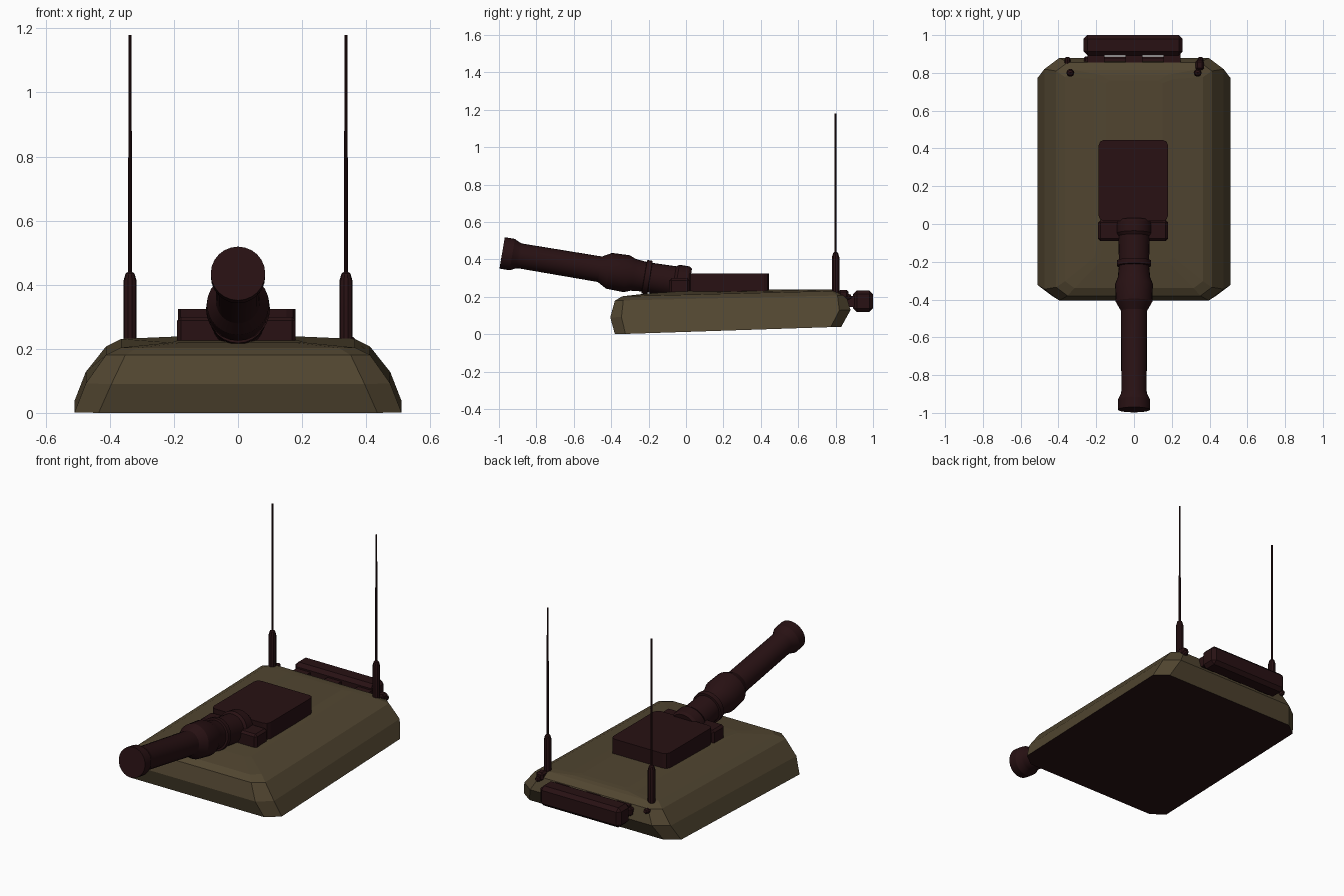
import bpy, bmesh, math
from mathutils import Matrix, Vector

if "Cube" in bpy.data.objects:
    bpy.data.objects.remove(bpy.data.objects["Cube"])


def material(name, rgb):
    m = bpy.data.materials.new(name)
    m.diffuse_color = (*rgb, 1)
    m.use_nodes = True
    m.node_tree.nodes["Principled BSDF"].inputs["Base Color"].default_value = m.diffuse_color
    return m


OLIVE = material("olive_armour", (0.082, 0.060, 0.030))
DARK = material("dark_brown_metal", (0.021, 0.0055, 0.0065))


def finish(name, bm, mats, smooth=None):
    bmesh.ops.recalc_face_normals(bm, faces=bm.faces)
    me = bpy.data.meshes.new(name)
    bm.to_mesh(me)
    bm.free()
    for m in mats:
        me.materials.append(m)
    ob = bpy.data.objects.new(name, me)
    bpy.context.collection.objects.link(ob)
    if smooth:
        bpy.context.view_layer.objects.active = ob
        ob.select_set(True)
        bpy.ops.object.shade_smooth_by_angle(angle=math.radians(smooth))
        ob.select_set(False)
    return ob


def skin(bm, rings):
    """Bridge consecutive rings and cap both ends."""
    n = len(rings[0])
    for a, b in zip(rings, rings[1:]):
        for i in range(n):
            j = (i + 1) % n
            bm.faces.new((a[i], a[j], b[j], b[i]))
    bm.faces.new(rings[0])
    bm.faces.new(rings[-1])


def box(name, x, y, z, bevel=0.0, segments=1, vertical_only=False):
    bm = bmesh.new()
    bmesh.ops.create_cube(bm, size=1)
    for v in bm.verts:
        v.co = Vector((r[0] + (c + 0.5) * (r[1] - r[0]) for c, r in zip(v.co, (x, y, z))))
    if bevel:
        edges = [e for e in bm.edges if not vertical_only
                 or abs(e.verts[0].co.z - e.verts[1].co.z) > 1e-4]
        bmesh.ops.bevel(bm, geom=edges, offset=bevel, segments=segments,
                        profile=0.5, affect='EDGES')
    return finish(name, bm, [DARK])


def lathe(name, profile, origin, axis, sides):
    """Revolve (distance, radius) pairs about an axis."""
    bm = bmesh.new()
    rot = Vector((0, 0, 1)).rotation_difference(Vector(axis)).to_matrix().to_4x4()
    mat = Matrix.Translation(origin) @ rot
    rings = []
    for t, r in profile:
        rings.append([bm.verts.new(mat @ Vector((r * math.cos(a), r * math.sin(a), t)))
                      for a in (2 * math.pi * i / sides for i in range(sides))])
    skin(bm, rings)
    return finish(name, bm, [DARK], 25)


# Turret hull: stacked chamfered rings, tilted slightly up at the rear
# half width, front y, front z, back y, back z, corner cut
levels = [(0.51, -0.38, 0.0, 0.83, 0.04, 0.075),
          (0.475, -0.405, 0.09, 0.88, 0.13, 0.08),
          (0.412, -0.38, 0.18, 0.855, 0.208, 0.06),
          (0.365, -0.34, 0.203, 0.815, 0.232, 0.05),
          (0.21, -0.20, 0.219, 0.79, 0.238, 0.03),
          (0.15, 0.10, 0.238, 0.76, 0.240, 0.02)]
bm = bmesh.new()
rings = []
for w, yf, zf, yb, zb, c in levels:
    d = c * 0.75
    plan = [(w - c, yf), (w, yf + d), (w, yb - d), (w - c, yb),
            (c - w, yb), (-w, yb - d), (-w, yf + d), (c - w, yf)]
    rings.append([bm.verts.new((x, y, zf + (zb - zf) * (y - yf) / (yb - yf)))
                  for x, y in plan])
skin(bm, rings)
bm.normal_update()
bmesh.ops.recalc_face_normals(bm, faces=bm.faces)
for f in bm.faces:
    f.material_index = 1 if f.normal.z < -0.9 else 0
finish("turret_hull", bm, [OLIVE, DARK])

# Gun mount housing
box("mount_housing", (-0.187, 0.18), (0.015, 0.445), (0.20, 0.325), 0.028, 2, True)
box("mount_front_step", (-0.19, 0.18), (-0.09, 0.02), (0.20, 0.30), 0.012)

# Raised gun barrel, from muzzle back to breech
tilt = math.radians(9.5)
lathe("gun_barrel",
      [(0, 0.085), (0.055, 0.085), (0.085, 0.070), (0.10, 0.067), (0.53, 0.069),
       (0.58, 0.097), (0.675, 0.100), (0.71, 0.086), (0.77, 0.080),
       (0.772, 0.091), (0.80, 0.091), (0.802, 0.080), (0.93, 0.083),
       (0.945, 0.094), (1.00, 0.094), (1.015, 0.085)],
      (0, -0.983, 0.435), (0, math.cos(tilt), -math.sin(tilt)), 24)

# Twin antennas and small rear lugs
for side, tag in ((-1, "left"), (1, "right")):
    lathe("antenna_" + tag,
          [(0, 0.021), (0.19, 0.021), (0.215, 0.014), (0.22, 0.006), (0.96, 0.005)],
          (side * 0.337, 0.80, 0.22), (0, 0, 1), 10)
    lathe("rear_lug_" + tag, [(0, 0.015), (0.05, 0.015), (0.06, 0.009)],
          (side * 0.352, 0.825, 0.19), (0, 0.9, 0.2), 8)
box("right_cable_block", (0.325, 0.37), (0.815, 0.868), (0.19, 0.237), 0.01)

# Rear stowage box with its brackets
box("rear_stowage_box", (-0.267, 0.257), (0.893, 1.0), (0.118, 0.234), 0.02)
for x in (-0.2, 0.0, 0.2):
    box("rear_bracket", (x - 0.045, x + 0.045), (0.845, 0.90), (0.145, 0.205))
box("rear_bracket_rail", (-0.265, 0.245), (0.85, 0.888), (0.15, 0.195), 0.008)
